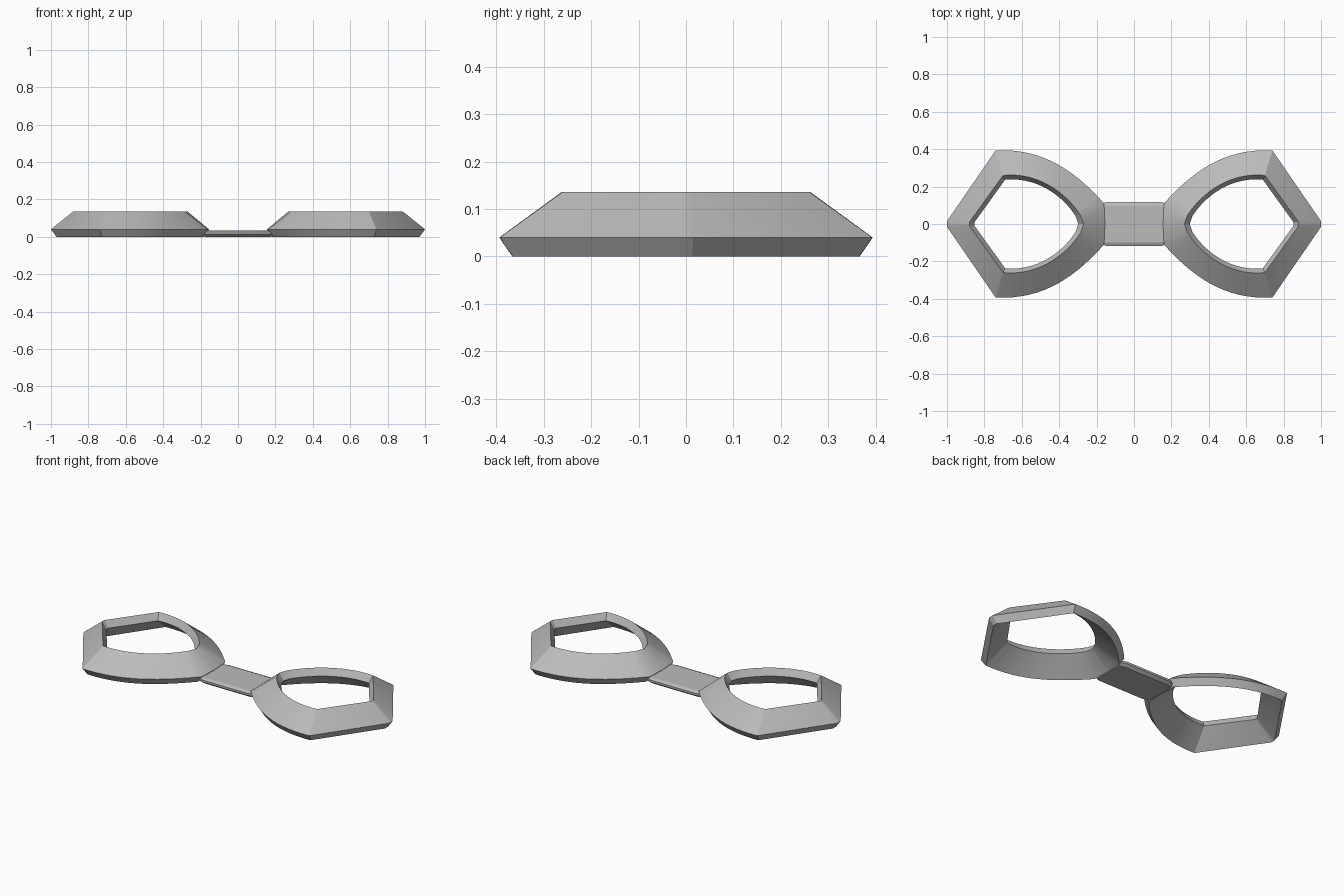
import bpy
import bmesh
from mathutils import Vector
from mathutils.geometry import interpolate_bezier

if "Cube" in bpy.data.objects:
    bpy.data.objects.remove(bpy.data.objects["Cube"])

grey = bpy.data.materials.new("neutral_grey")
grey.use_nodes = True
grey.diffuse_color = (0.5, 0.5, 0.5, 1)
grey.node_tree.nodes["Principled BSDF"].inputs["Base Color"].default_value = (0.5, 0.5, 0.5, 1)


def finish(bm, name, angle):
    bmesh.ops.recalc_face_normals(bm, faces=bm.faces)
    mesh = bpy.data.meshes.new(name)
    bm.to_mesh(mesh)
    bm.free()
    obj = bpy.data.objects.new(name, mesh)
    bpy.context.collection.objects.link(obj)
    mesh.materials.append(grey)
    bpy.ops.object.select_all(action="DESELECT")
    obj.select_set(True)
    bpy.context.view_layer.objects.active = obj
    bpy.ops.object.shade_smooth_by_angle(angle=angle)
    return obj


def outline(tip, corner, handle_a, handle_b, curve_end, inner_tip):
    """Closed outline: pointed outside, curved towards the bridge."""
    points = [Vector(p).to_3d() for p in (corner, handle_a, handle_b, curve_end)]
    half = [Vector(tip).to_3d()] + interpolate_bezier(*points, 16)
    lower = [Vector((p.x, -p.y, 0)) for p in reversed(half)]
    return half + [Vector((inner_tip, 0, 0))] + lower


def at_height(loop, z, scale=1.0, centre=0.58):
    return [((p.x - centre) * scale + centre, p.y * scale, z) for p in loop]


# Sloping hollow eye frame
rim = outline((1.0, 0.015), (0.74, 0.393), (0.5, 0.405), (0.33, 0.3), (0.16, 0.11), 0.155)
hole = outline((0.88, 0.01), (0.70, 0.26), (0.5, 0.28), (0.35, 0.15), (0.285, 0.045), 0.27)
loops = [at_height(rim, 0.04), at_height(hole, 0.136),
         at_height(hole, 0.096, 0.91), at_height(rim, 0.0, 0.93)]

bm = bmesh.new()
rings = [[bm.verts.new(p) for p in loop] for loop in loops]
count = len(rim)
for k, ring in enumerate(rings):
    following = rings[(k + 1) % len(rings)]
    for i in range(count):
        j = (i + 1) % count
        bm.faces.new((ring[i], ring[j], following[j], following[i]))
frame = finish(bm, "eye_frames", 0.5)
mirror = frame.modifiers.new("other_side", "MIRROR")
mirror.use_axis[0] = True

# Thin nose bridge with bevelled long edges
profile = [(-0.1, 0.0), (-0.118, 0.014), (-0.118, 0.026), (-0.1, 0.034),
           (0.1, 0.034), (0.118, 0.026), (0.118, 0.014), (0.1, 0.0)]
bm = bmesh.new()
sections = [[bm.verts.new((x, y * w, z)) for y, z in profile]
            for x, w in ((-0.18, 0.9), (-0.145, 1), (0.145, 1), (0.18, 0.9))]
for a, b in zip(sections, sections[1:]):
    for i in range(len(profile)):
        j = (i + 1) % len(profile)
        bm.faces.new((a[i], a[j], b[j], b[i]))
bm.faces.new(sections[0])
bm.faces.new(sections[-1])
finish(bm, "nose_bridge", 0.4)
